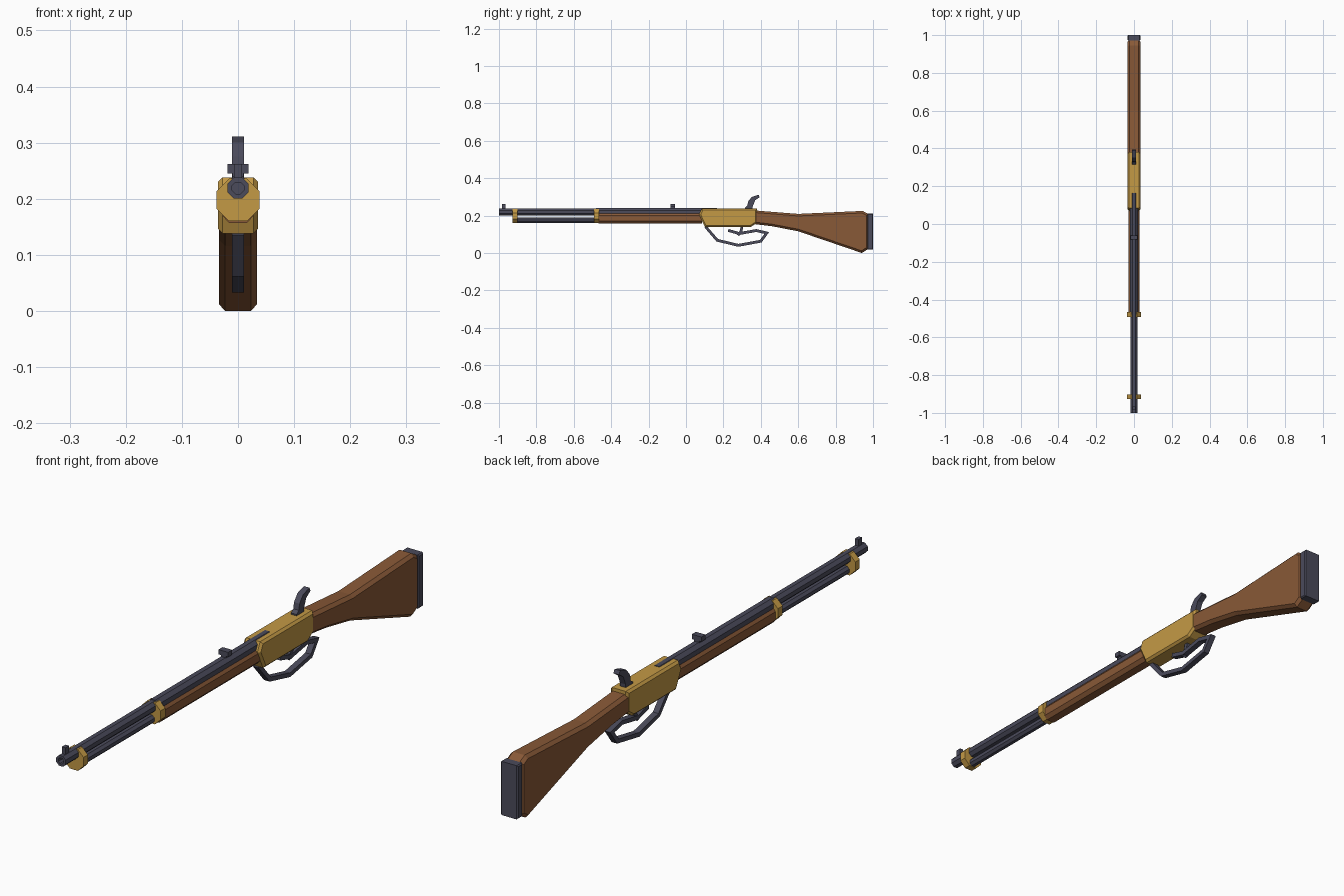
import bpy, bmesh, math
from mathutils import Vector

if "Cube" in bpy.data.objects:
    bpy.data.objects.remove(bpy.data.objects["Cube"], do_unlink=True)


def material(name, rgb):
    mat = bpy.data.materials.new(name)
    mat.use_nodes = True
    color = (*rgb, 1)
    mat.diffuse_color = color
    mat.node_tree.nodes["Principled BSDF"].inputs["Base Color"].default_value = color
    return mat


STEEL = material("blued steel", (0.07, 0.07, 0.105))
BRASS = material("brass", (0.55, 0.32, 0.06))
WOOD = material("walnut wood", (0.25, 0.1, 0.038))


def finish(name, bm, mat):
    bmesh.ops.recalc_face_normals(bm, faces=bm.faces[:])
    mesh = bpy.data.meshes.new(name)
    bm.to_mesh(mesh)
    bm.free()
    mesh.materials.append(mat)
    obj = bpy.data.objects.new(name, mesh)
    bpy.context.scene.collection.objects.link(obj)
    return obj


def side_plate(name, profile, half_width, mat, chamfer=0):
    """Side profile (y, z) extruded across x, with optional chamfered rims."""
    bm = bmesh.new()
    face = bm.faces.new([bm.verts.new((-half_width, y, z)) for y, z in profile])
    out = bmesh.ops.extrude_face_region(bm, geom=[face])
    moved = [v for v in out["geom"] if isinstance(v, bmesh.types.BMVert)]
    bmesh.ops.translate(bm, verts=moved, vec=(2 * half_width, 0, 0))
    if chamfer:
        rims = [e for e in bm.edges if abs(e.verts[0].co.x - e.verts[1].co.x) < 1e-5]
        bmesh.ops.bevel(bm, geom=rims, offset=chamfer, segments=1, affect='EDGES')
    return finish(name, bm, mat)


def lengthwise(name, section, y0, y1, mat, bore=0):
    """Cross-section (x, z) extruded along y, with an optional bored front end."""
    bm = bmesh.new()
    front = bm.faces.new([bm.verts.new((x, y0, z)) for x, z in section])
    back = bm.faces.new([bm.verts.new((x, y1, z)) for x, z in section])
    n = len(section)
    for i in range(n):
        j = (i + 1) % n
        bm.faces.new((front.verts[i], front.verts[j], back.verts[j], back.verts[i]))
    bmesh.ops.recalc_face_normals(bm, faces=bm.faces[:])
    if bore:
        bmesh.ops.inset_region(bm, faces=[front], thickness=bore)
        out = bmesh.ops.extrude_face_region(bm, geom=[front])
        moved = [v for v in out["geom"] if isinstance(v, bmesh.types.BMVert)]
        bmesh.ops.translate(bm, verts=moved, vec=(0, 0.03, 0))
        if front.is_valid:
            bm.faces.remove(front)
    return finish(name, bm, mat)


def octagon(z, apothem):
    r = apothem / math.cos(math.pi / 8)
    angles = [math.pi / 8 + i * math.pi / 4 for i in range(8)]
    return [(r * math.cos(a), z + r * math.sin(a)) for a in angles]


def box(name, half_x, y0, y1, z0, z1, mat, chamfer=0):
    return side_plate(name, [(y0, z0), (y1, z0), (y1, z1), (y0, z1)], half_x, mat, chamfer)


def ribbon(path, thickness):
    """Outline of a mitred bar following a path."""
    pts = [Vector(p) for p in path]
    left, right = [], []
    for i, p in enumerate(pts):
        before = (p - pts[i - 1]).normalized() if i else None
        after = (pts[i + 1] - p).normalized() if i < len(pts) - 1 else None
        before, after = before or after, after or before
        n0 = Vector((-before.y, before.x))
        n1 = Vector((-after.y, after.x))
        miter = (n0 + n1).normalized()
        offset = miter * (thickness / 2 / max(miter.dot(n0), 0.5))
        left.append(p + offset)
        right.append(p - offset)
    return [tuple(p) for p in left + right[::-1]]


# Barrel and magazine tube
lengthwise("front_barrel", octagon(0.219, 0.0187), -1, -0.47, STEEL, bore=0.009)
lengthwise("rear_barrel", octagon(0.219, 0.0208), -0.48, 0.165, STEEL)
lengthwise("magazine_tube", octagon(0.176, 0.0145), -0.92, -0.46, STEEL)

# Barrel bands
for name, y0, y1 in (("front_band", -0.927, -0.902), ("rear_band", -0.492, -0.465)):
    lengthwise(name, octagon(0.198, 0.038), y0, y1, BRASS)

# Sights
box("front_sight", 0.007, -0.985, -0.965, 0.232, 0.262, STEEL)
box("rear_sight", 0.019, -0.083, -0.06, 0.245, 0.262, STEEL)
box("rear_sight_base", 0.01, -0.083, -0.06, 0.235, 0.247, STEEL)

# Wooden forend with chamfered underside
half = [(0.016, 0.157), (0.028, 0.17), (0.028, 0.2), (0.02, 0.211)]
lengthwise("forend", half + [(-x, z) for x, z in reversed(half)], -0.468, 0.085, WOOD)

# Receiver
side_plate("receiver", [(0.07, 0.205), (0.102, 0.138), (0.345, 0.138), (0.38, 0.162),
                        (0.38, 0.238), (0.085, 0.238)], 0.0355, BRASS, 0.008)

# Stock and butt plate
side_plate("stock", [(0.36, 0.155), (0.46, 0.143), (0.6, 0.116), (0.94, 0.0), (0.975, 0.022),
                     (0.975, 0.208), (0.945, 0.225), (0.6, 0.209), (0.36, 0.228)],
           0.034, WOOD, 0.011)
box("butt_plate", 0.034, 0.97, 1, 0.018, 0.21, STEEL, 0.004)

# Hammer
side_plate("hammer", [(0.315, 0.225), (0.355, 0.225), (0.357, 0.25), (0.37, 0.282),
                      (0.394, 0.298), (0.388, 0.311), (0.352, 0.3), (0.332, 0.275),
                      (0.328, 0.253), (0.315, 0.243)], 0.011, STEEL)

# Lever loop and trigger
lever = [(0.105, 0.14), (0.167, 0.068), (0.28, 0.041), (0.4, 0.063),
         (0.432, 0.107), (0.375, 0.12), (0.285, 0.104), (0.225, 0.121)]
side_plate("lever_loop", ribbon(lever, 0.015), 0.011, STEEL)
trigger = [(0.3, 0.145), (0.295, 0.118), (0.278, 0.094)]
side_plate("trigger", ribbon(trigger, 0.014), 0.007, STEEL)
